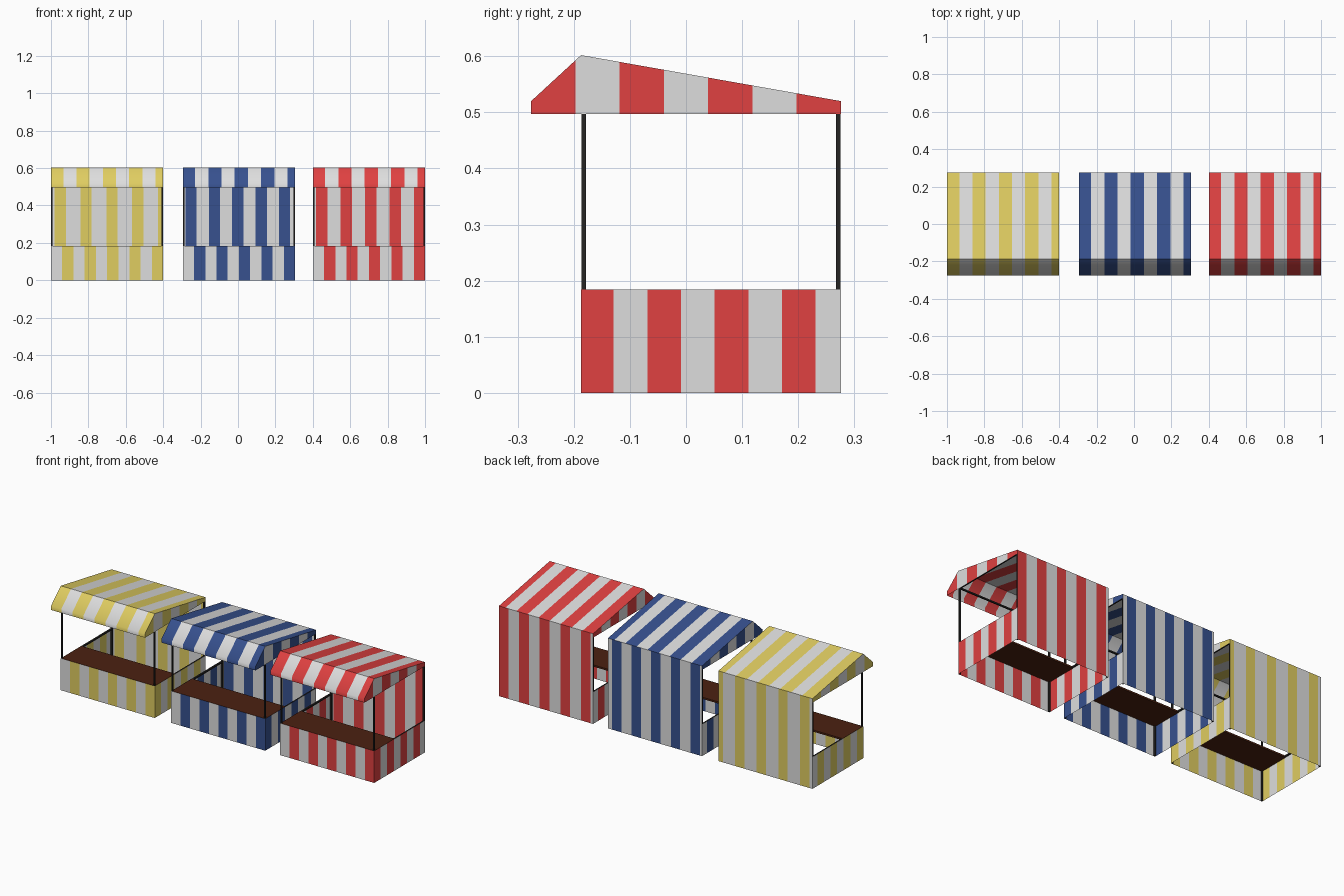
import bpy, bmesh, math

if "Cube" in bpy.data.objects:
    bpy.data.objects.remove(bpy.data.objects["Cube"])

W = 0.60                       # stall width
YF, YC, YB = -0.276, -0.187, 0.276   # awning lip, counter front, back
ZC, ZE, ZV, ZR = 0.184, 0.52, 0.497, 0.602  # counter, eave, valance, ridge


def srgb(r, g, b):
    f = lambda c: (c / 255 / 12.92) if c <= 10 else ((c / 255 + 0.055) / 1.055) ** 2.4
    return (f(r), f(g), f(b), 1)


def mat(name, *c):
    m = bpy.data.materials.new(name)
    m.diffuse_color = srgb(*c)
    m.use_nodes = True
    m.node_tree.nodes["Principled BSDF"].inputs["Base Color"].default_value = m.diffuse_color
    return m


WHITE = mat("off_white", 222, 222, 222)
BROWN = mat("dark_wood", 76, 33, 17)
DARK = mat("dark_metal", 38, 37, 36)


def finish(name, bm, mats, smooth=False):
    bmesh.ops.remove_doubles(bm, verts=bm.verts, dist=1e-5)
    me = bpy.data.meshes.new(name)
    bm.to_mesh(me)
    bm.free()
    for m in mats:
        me.materials.append(m)
    ob = bpy.data.objects.new(name, me)
    bpy.context.collection.objects.link(ob)
    if smooth:
        bpy.ops.object.select_all(action='DESELECT')
        ob.select_set(True)
        bpy.context.view_layer.objects.active = ob
        bpy.ops.object.shade_smooth_by_angle(angle=math.radians(50))
    return ob


def face(bm, pts, idx):
    f = bm.faces.new([bm.verts.new(p) for p in pts])
    f.material_index = idx


def box(bm, x0, x1, y0, y1, z0, z1):
    r = bmesh.ops.create_cube(bm, size=1)
    for v in r['verts']:
        v.co = ((x0 + x1) / 2 + v.co.x * (x1 - x0),
                (y0 + y1) / 2 + v.co.y * (y1 - y0),
                (z0 + z1) / 2 + v.co.z * (z1 - z0))


def stripes(length, start, period, width):
    """Alternating (from, to, coloured) bands; coloured bands begin at start."""
    cuts = {0.0, length}
    for k in range(-1, 14):
        cuts |= {c for c in (start + k * period, start + k * period + width) if 0 < c < length}
    cuts = sorted(cuts)
    return [(a, b, int(((a + b) / 2 - start) % period < width)) for a, b in zip(cuts, cuts[1:])]


def roof_z(y):
    if y < YC:
        return ZE + (ZR - ZE) * (y - YF) / (YC - YF)
    return ZR + (ZE - ZR) * (y - YC) / (YB - YC)


def stall(tag, x, colour, back):
    mats = [WHITE, colour]

    # awning: lip, short front slope, long back slope, striped across the width
    bm = bmesh.new()
    prof = [(YF, ZV), (YF, ZE), (YC, ZR), (YB, ZE)]
    for a, b, c in stripes(W, -0.0045, 0.141, 0.0705):
        for (y0, z0), (y1, z1) in zip(prof, prof[1:]):
            face(bm, [(x + a, y0, z0), (x + b, y0, z0), (x + b, y1, z1), (x + a, y1, z1)], c)
    # awning side panels, striped along the depth
    step = (YB - YF) / 7
    for side in (0, W):
        for a, b, c in stripes(YB - YF, 0, 2 * step, step):
            ys = [YF + a, YF + b]
            if ys[0] < YC < ys[1]:
                ys.insert(1, YC)
            for y0, y1 in zip(ys, ys[1:]):
                p = [(x + side, y0, ZV), (x + side, y1, ZV),
                     (x + side, y1, roof_z(y1)), (x + side, y0, roof_z(y0))]
                face(bm, p if side else p[::-1], c)
    finish(tag + "_awning", bm, mats, True)

    # front wall
    bm = bmesh.new()
    for a, b, c in stripes(W, 0.06, 0.12, 0.06):
        face(bm, [(x + a, YC, 0), (x + b, YC, 0), (x + b, YC, ZC), (x + a, YC, ZC)], c)
    # low side walls
    for side in (0, W):
        for a, b, c in stripes(YB - YC, -0.002, 0.12, 0.06):
            p = [(x + side, YC + a, 0), (x + side, YC + b, 0),
                 (x + side, YC + b, ZC), (x + side, YC + a, ZC)]
            face(bm, p if side else p[::-1], c)
    finish(tag + "_low_walls", bm, mats)

    # full height back wall
    bm = bmesh.new()
    for a, b, c in stripes(W, *back):
        face(bm, [(x + b, YB, 0), (x + a, YB, 0), (x + a, YB, ZE), (x + b, YB, ZE)], c)
    finish(tag + "_back_wall", bm, mats)

    # counter top along the front
    bm = bmesh.new()
    box(bm, x + 0.001, x + W - 0.001, YC + 0.001, 0.0, ZC - 0.010, ZC)
    finish(tag + "_counter", bm, [BROWN])

    # frame: corner posts and rails
    bm = bmesh.new()
    t, e = 0.008, 0.0008
    xl, xr, yf, yb = x + e, x + W - e, YC + e, YB - e
    for px in (xl, xr - t):
        for py in (yf, yb - t):
            box(bm, px, px + t, py, py + t, 0, ZV + t)
        for z in (ZC - t - 0.001, ZV):
            box(bm, px, px + t, yf, yb, z, z + t)
    for py in (yf, yb - t):
        box(bm, xl, xr, py, py + t, ZV, ZV + t)
    finish(tag + "_frame", bm, [DARK])


stall("yellow_stall", -1.0, mat("yellow", 224, 205, 97), (0.02, 0.138, 0.06))
stall("blue_stall", -0.295, mat("blue", 55, 81, 143), (0.014, 0.125, 0.06))
stall("red_stall", 0.4, mat("red", 224, 65, 65), (0.016, 0.131, 0.062))
